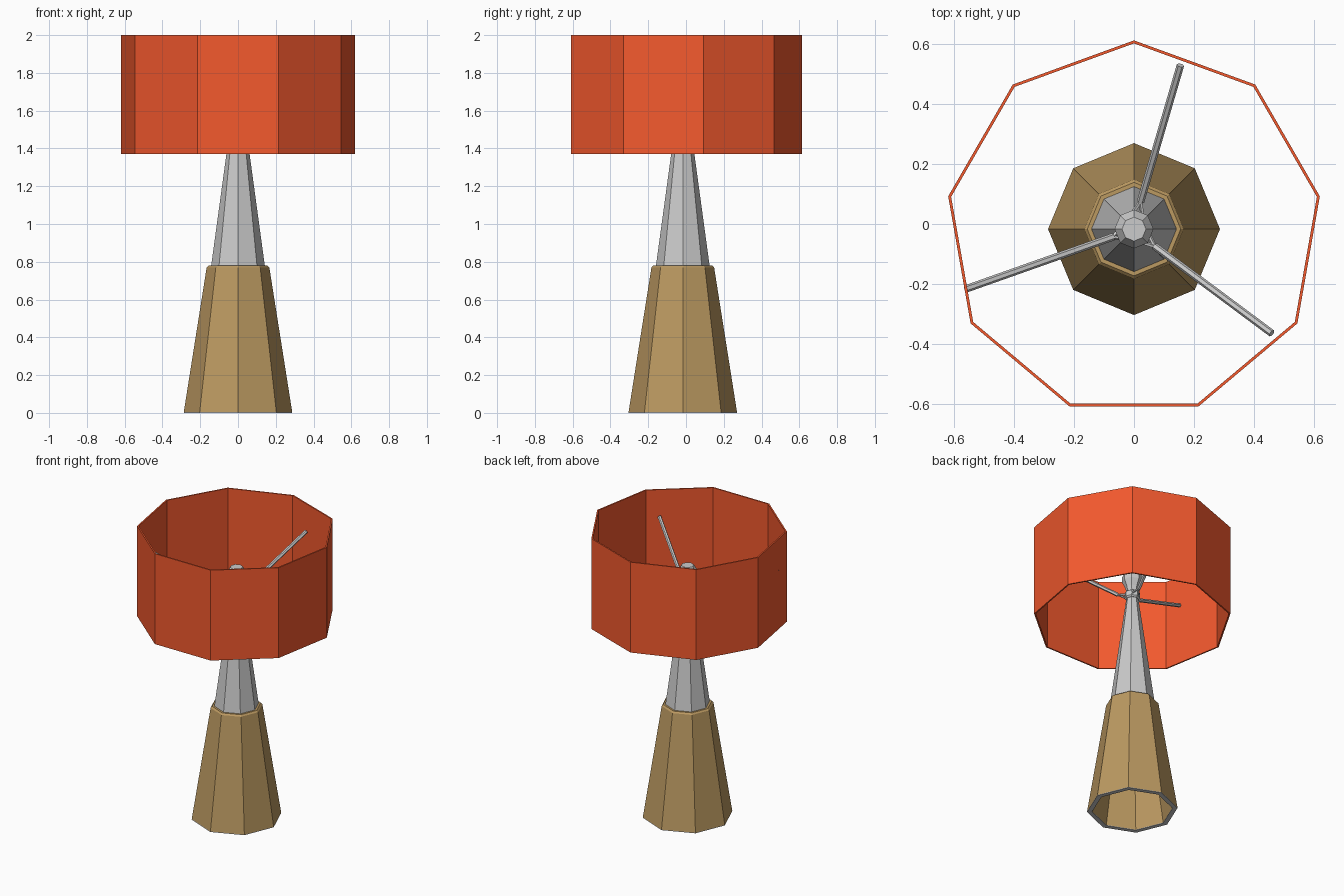
import bpy, math
from mathutils import Vector

if "Cube" in bpy.data.objects:
    bpy.data.objects.remove(bpy.data.objects["Cube"])

CY = -0.017  # lamp axis sits slightly towards the front


def material(name, rgb):
    m = bpy.data.materials.new(name)
    m.diffuse_color = (*rgb, 1)
    m.use_nodes = True
    m.node_tree.nodes["Principled BSDF"].inputs["Base Color"].default_value = m.diffuse_color
    return m


def make(name, verts, faces, mat=None):
    me = bpy.data.meshes.new(name)
    me.from_pydata(verts, [], faces)
    me.update()
    ob = bpy.data.objects.new(name, me)
    bpy.context.collection.objects.link(ob)
    if mat:
        me.materials.append(mat)
    return ob


def lathe(name, profile, sides, start=0.0, mat=None, closed=False):
    """Faceted turning of an (r, z) profile; closed loops it, otherwise ends are capped."""
    n = len(profile)
    verts = []
    for r, z in profile:
        for i in range(sides):
            a = start + math.tau * i / sides
            verts.append((r * math.cos(a), CY + r * math.sin(a), z))
    faces = []
    for k in range(n if closed else n - 1):
        a, b = k * sides, (k + 1) % n * sides
        for i in range(sides):
            j = (i + 1) % sides
            faces.append((a + i, a + j, b + j, b + i))
    if not closed:
        faces.append(tuple(reversed(range(sides))))
        faces.append(tuple(range((n - 1) * sides, n * sides)))
    return make(name, verts, faces, mat)


def rod(name, p, q, r, sides=6):
    p, q = Vector(p), Vector(q)
    rot = (q - p).to_track_quat('Z', 'Y')
    ring = [rot @ Vector((r * math.cos(math.tau * i / sides),
                          r * math.sin(math.tau * i / sides), 0)) for i in range(sides)]
    verts = [p + v for v in ring] + [q + v for v in ring]
    faces = [(i, (i + 1) % sides, (i + 1) % sides + sides, i + sides) for i in range(sides)]
    faces += [tuple(reversed(range(sides))), tuple(range(sides, 2 * sides))]
    return make(name, verts, faces)


wood = material("wood", (0.5, 0.32, 0.12))
fabric = material("orange_fabric", (0.9, 0.10, 0.027))

# Hollow wooden base with a grey foot rim
lathe("base", [(0.287, 0.004), (0.166, 0.77), (0.156, 0.78), (0.13, 0.78),
               (0.13, 0.755), (0.255, 0.004)], 8, mat=wood, closed=True)
lathe("foot_rim", [(0.287, 0), (0.287, 0.004), (0.255, 0.004), (0.255, 0)], 8, closed=True)

# Tapered stem, collar and bulb
lathe("stem", [(0.144, 0.765), (0.039, 1.535)], 8)
lathe("collar", [(0.042, 1.535), (0.05, 1.545), (0.05, 1.58), (0.036, 1.59)], 8)
lathe("bulb", [(0.034, 1.58), (0.045, 1.62), (0.065, 1.665), (0.065, 1.70), (0.04, 1.74)], 8)

# Nine-sided open shade
lathe("shade", [(0.63, 1.37), (0.63, 2.0), (0.62, 2.0), (0.62, 1.37)], 9,
      start=math.pi / 2, mat=fabric, closed=True)

# Three sloping support arms, each joined to the collar by a small fork
arms = [((0.022, 0.075), (0.155, 0.53), 1.82),
        ((-0.07, -0.043), (-0.562, -0.217), 1.79),
        ((0.07, -0.075), (0.46, -0.365), 1.82)]
for i, (a, b, z) in enumerate(arms, 1):
    inner = Vector((*a, 1.57))
    rod(f"arm_{i}", inner, (*b, z), 0.0125)
    ang = math.atan2(a[1] - CY, a[0])
    for side in (-1, 1):
        t = ang + side * 0.5
        foot = (0.045 * math.cos(t), CY + 0.045 * math.sin(t), 1.56)
        rod(f"arm_{i}_fork_{'left' if side > 0 else 'right'}", foot, inner, 0.007, 5)
